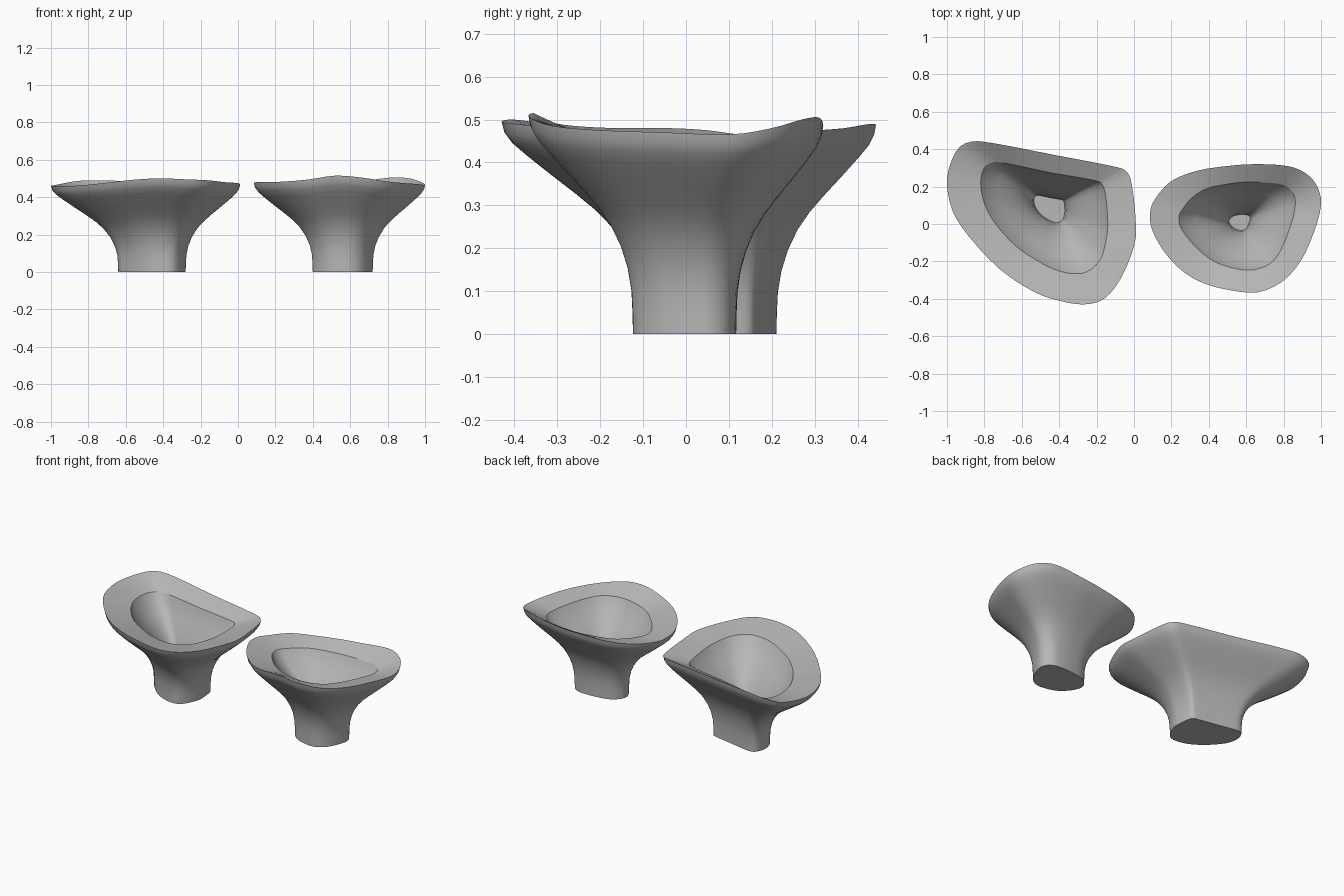
import bpy
import bmesh
from mathutils import Vector

if "Cube" in bpy.data.objects:
    bpy.data.objects.remove(bpy.data.objects["Cube"])

grey = bpy.data.materials.new("mid_grey")
grey.use_nodes = True
colour = (0.48, 0.48, 0.48, 1)
grey.diffuse_color = colour
grey.node_tree.nodes["Principled BSDF"].inputs["Base Color"].default_value = colour

# Flare curves: (height fraction, spread fraction) from foot to rim
OUTER_FLARE = [(0, 0), (.1, .005), (.2, .015), (.3, .05), (.4, .115), (.5, .215), (.58, .33),
               (.66, .475), (.75, .65), (.84, .82), (.9, .925), (.95, .98), (1, 1)]
INNER_FLARE = [(0, 0), (.15, .03), (.3, .1), (.45, .24), (.6, .43), (.75, .67), (.88, .88), (1, 1)]
FLOOR = 0.04


def smooth_loop(points, steps=3):
    """Closed Catmull-Rom curve through the points."""
    result, n = [], len(points)
    for i in range(n):
        a, b, c, d = (points[(i + k) % n] for k in (-1, 0, 1, 2))
        for s in range(steps):
            t = s / steps
            result.append(b + (c - a) * (t / 2) + (2 * a - 5 * b + 4 * c - d) * (t * t / 2)
                          + (3 * b - a - 3 * c + d) * (t ** 3 / 2))
    return result


def flare(rim, scale, offset, bottom, curve):
    """Rings that grow from a shrunken copy of the rim up to the rim itself."""
    rings = []
    for height, spread in curve:
        ring = []
        for p in rim:
            foot = Vector((p.x * scale + offset[0], p.y * scale + offset[1], 0))
            q = foot.lerp(p, spread)
            q.z = bottom + (p.z - bottom) * height
            ring.append(q)
        rings.append(ring)
    return rings


def make_cup(name, rim_points, bowl_points, foot, pit):
    rim = smooth_loop([Vector(p) / 100 for p in rim_points])
    # The bowl edge sits lower than the rim, more so at the back
    bowl = smooth_loop([Vector((x / 100, y / 100, 0.445 - 0.0006 * y)) for x, y in bowl_points])
    outside = flare(rim, foot[0], foot[1:], 0, OUTER_FLARE)
    inside = flare(bowl, pit[0], pit[1:], FLOOR, INNER_FLARE)
    rings = outside + inside[::-1]
    creases = (0, len(outside) - 1, len(outside), len(rings) - 1)

    bm = bmesh.new()
    loops = [[bm.verts.new(p) for p in ring] for ring in rings]
    n = len(rim)
    for low, high in zip(loops, loops[1:]):
        for i in range(n):
            j = (i + 1) % n
            bm.faces.new((low[i], low[j], high[j], high[i])).smooth = True
    bm.faces.new(loops[0][::-1])
    bm.faces.new(loops[-1])
    for k in creases:
        for i in range(n):
            bm.edges.get((loops[k][i], loops[k][(i + 1) % n])).smooth = False
    bmesh.ops.recalc_face_normals(bm, faces=bm.faces)
    mesh = bpy.data.meshes.new(name)
    bm.to_mesh(mesh)
    bm.free()
    mesh.materials.append(grey)
    bpy.context.collection.objects.link(bpy.data.objects.new(name, mesh))


# Larger cup with the long straight back (outlines in hundredths)
make_cup(
    "large_flared_cup",
    [(1, 0, 46.5), (-1, 20, 46.5), (-4, 28, 47), (-12, 31, 47.5), (-43, 37, 48), (-74, 43, 49),
     (-87, 44, 48.5), (-95, 39, 47), (-100, 24, 46), (-97, 7, 46), (-88, -7, 46), (-72, -24, 47.5),
     (-54, -36, 49.5), (-40, -41, 50), (-27, -43, 49.5), (-16, -40, 49), (-7, -29, 48), (0, -12, 47.5)],
    [(-14, 0), (-15, 14), (-17, 21), (-22, 23.5), (-45, 27.5), (-66, 32), (-75, 33), (-80, 30),
     (-82, 22), (-80, 11), (-74, 0), (-63, -12), (-51, -20), (-42, -24.5), (-33, -26.5),
     (-25, -25.5), (-18, -19), (-15, -9)],
    foot=(.356, -.284, .053), pit=(.243, -.336, .073))

# Smaller, rounder cup
make_cup(
    "small_flared_cup",
    [(100, 10, 46.5), (98, 20, 48), (92, 27, 50), (82, 31, 50.5), (65, 32, 48.5), (50, 31, 47.5),
     (34, 28.5, 46.5), (20, 23, 46.5), (11, 13, 46.5), (8.5, 5, 47.5), (10, -4, 48), (17, -16, 48),
     (27, -26, 48.5), (38, -32, 49.5), (52, -35.5, 51.5), (66, -36.5, 50.5), (79, -31, 48.5),
     (89, -20, 47.5), (96, -5, 47)],
    [(86, 8), (86, 14), (83, 19), (77, 21.5), (62, 22.5), (51, 21.5), (39, 19), (31, 14), (26, 8),
     (24, 4), (25, -2), (30, -9), (37, -16), (45, -21), (55, -24), (64, -24.5), (73, -21),
     (79, -13), (84, 0)],
    foot=(.35, .37, .005), pit=(.18, .465, .01))
